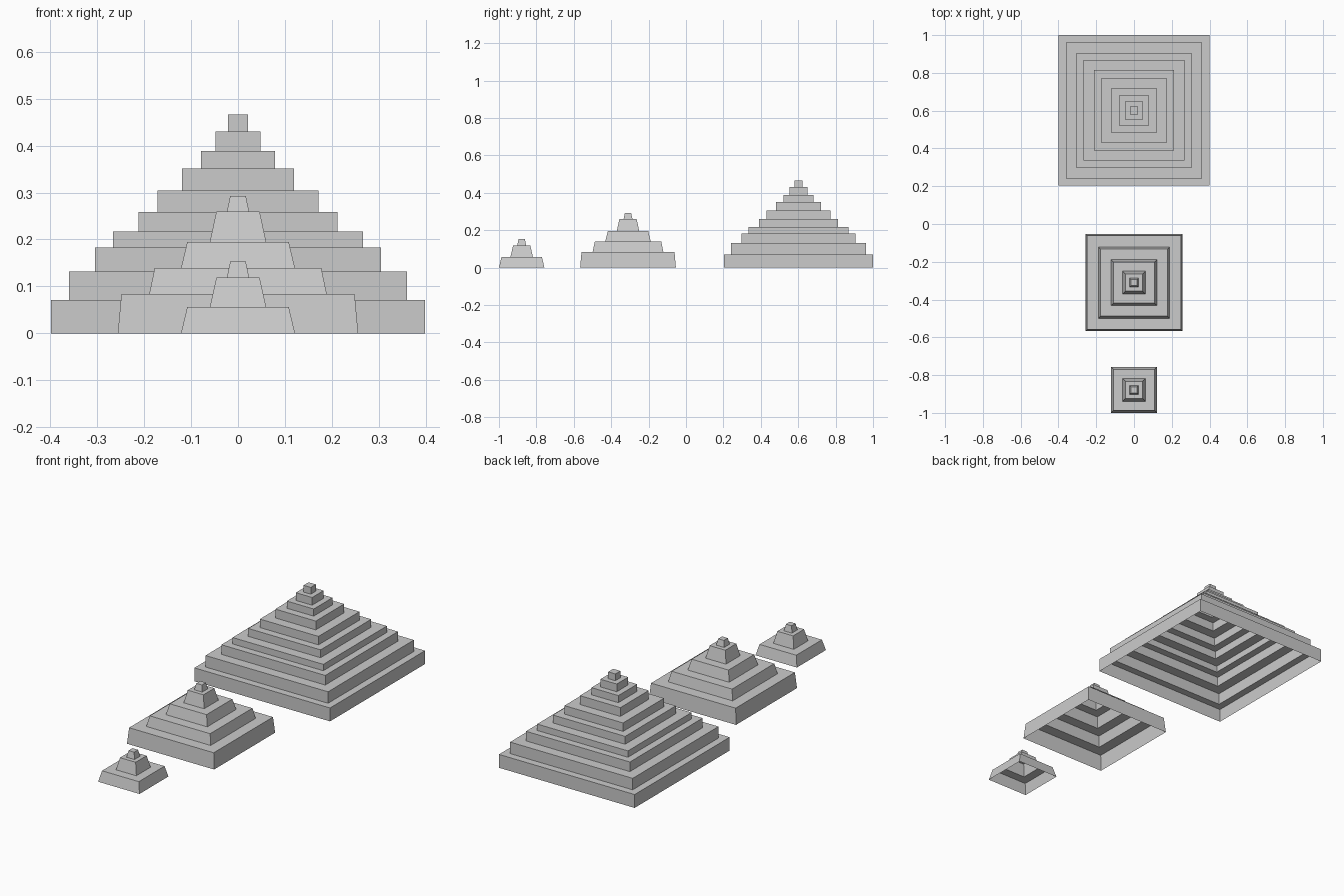
import bpy, bmesh

if "Cube" in bpy.data.objects:
    bpy.data.objects.remove(bpy.data.objects["Cube"])


def stepped_pyramid(name, cy, tiers):
    """Open-bottomed shell; tiers are (bottom half width, top half width, top z)."""
    bm = bmesh.new()

    def ring(h, z):
        return [bm.verts.new((sx * h, cy + sy * h, z))
                for sx, sy in ((-1, -1), (1, -1), (1, 1), (-1, 1))]

    # Walls and treads from stacked square rings
    rings, z = [], 0.0
    for bottom, top, z_top in tiers:
        rings += [ring(bottom, z), ring(top, z_top)]
        z = z_top
    for a, b in zip(rings, rings[1:]):
        for i in range(4):
            j = (i + 1) % 4
            bm.faces.new((a[i], a[j], b[j], b[i]))
    # Flat cap
    bm.faces.new(rings[-1])

    mesh = bpy.data.meshes.new(name)
    bm.to_mesh(mesh)
    bm.free()
    obj = bpy.data.objects.new(name, mesh)
    bpy.context.collection.objects.link(obj)


# Large pyramid: ten vertical-sided tiers
halves = [0.3985, 0.360, 0.305, 0.2665, 0.2125, 0.172, 0.119, 0.079, 0.048, 0.021]
tops = [0.071, 0.132, 0.183, 0.217, 0.259, 0.304, 0.351, 0.389, 0.430, 0.466]
stepped_pyramid("large_pyramid", 0.6015, [(h, h, z) for h, z in zip(halves, tops)])

# Medium pyramid: five sloping tiers
stepped_pyramid("medium_pyramid", -0.31, [
    (0.256, 0.2485, 0.084), (0.189, 0.1775, 0.139), (0.1215, 0.108, 0.195),
    (0.060, 0.046, 0.260), (0.0235, 0.0165, 0.293)])

# Small pyramid: three sloping tiers
stepped_pyramid("small_pyramid", -0.8785, [
    (0.1215, 0.108, 0.0565), (0.060, 0.046, 0.119), (0.0235, 0.0165, 0.1535)])
